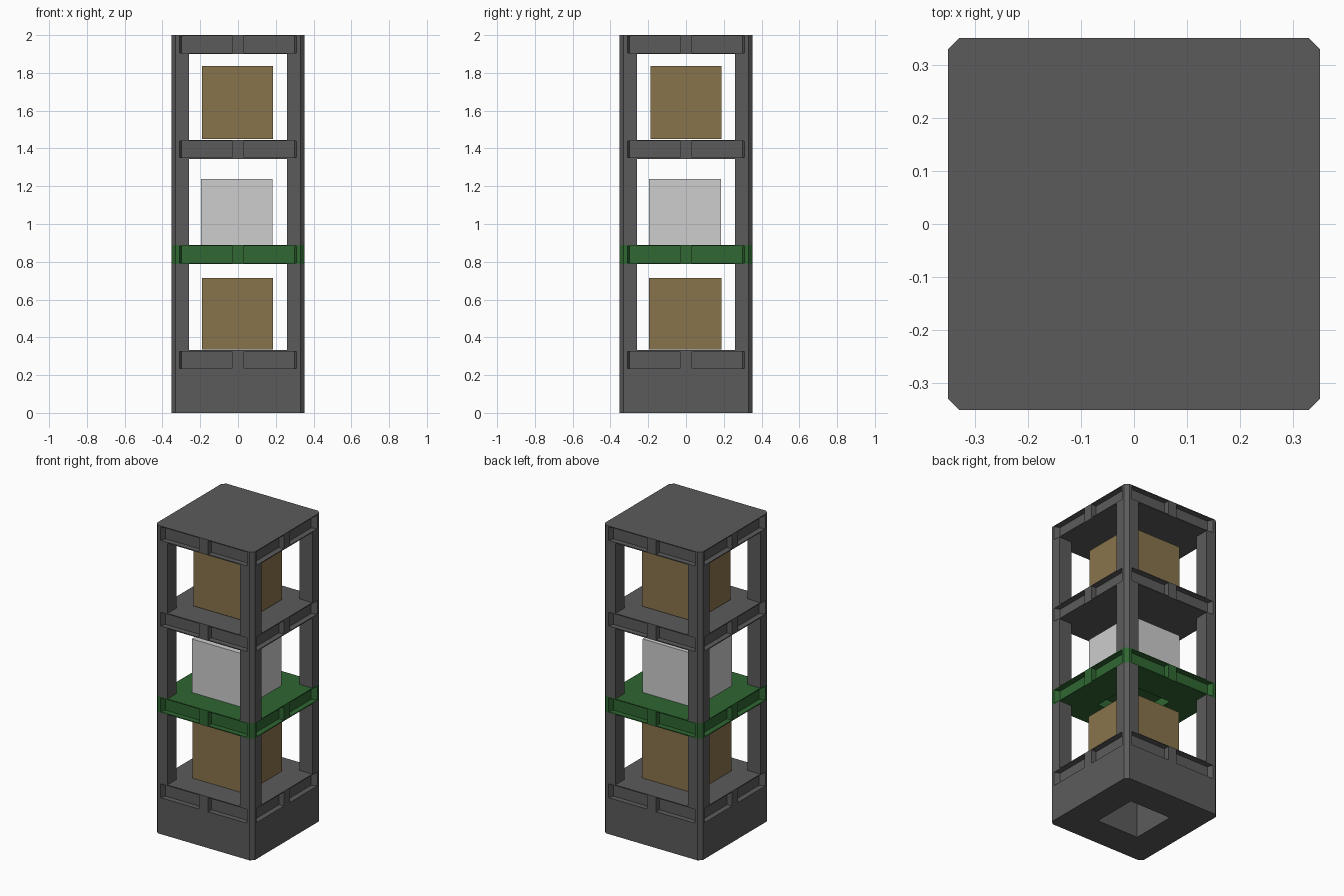
import bpy, bmesh
from math import pi
from mathutils import Matrix

if "Cube" in bpy.data.objects:
    bpy.data.objects.remove(bpy.data.objects["Cube"], do_unlink=True)

HALF, CHAMFER, POST_IN = 0.352, 0.022, 0.26
LIP, RECESS = 0.006, 0.035


def material(name, r, g, b):
    m = bpy.data.materials.new(name)
    m.use_nodes = True
    m.diffuse_color = (r, g, b, 1)
    bsdf = next(n for n in m.node_tree.nodes if n.type == 'BSDF_PRINCIPLED')
    bsdf.inputs["Base Color"].default_value = (r, g, b, 1)
    bsdf.inputs["Roughness"].default_value = 0.8
    return m


GREY = material("dark grey", 0.105, 0.105, 0.105)
GREEN = material("green", 0.029, 0.135, 0.032)
BROWN = material("cardboard brown", 0.25, 0.175, 0.073)
WHITE = material("light grey", 0.61, 0.61, 0.61)


def add_prism(bm, outline, z0, z1, matrix=Matrix()):
    """Extrude an outline in the ground plane between two heights."""
    face = bm.faces.new([bm.verts.new(matrix @ Matrix.Translation((x, y, z0)).translation)
                         for x, y in outline])
    top = bmesh.ops.extrude_face_region(bm, geom=[face])["geom"]
    verts = [v for v in top if isinstance(v, bmesh.types.BMVert)]
    bmesh.ops.translate(bm, verts=verts, vec=(0, 0, z1 - z0))


def finish(bm, name, mat):
    bmesh.ops.recalc_face_normals(bm, faces=bm.faces)
    mesh = bpy.data.meshes.new(name)
    bm.to_mesh(mesh)
    bm.free()
    mesh.materials.append(mat)
    ob = bpy.data.objects.new(name, mesh)
    bpy.context.collection.objects.link(ob)
    return ob


def rectangle(x0, x1, y0, y1):
    return [(x0, y0), (x1, y0), (x1, y1), (x0, y1)]


def turns():
    return [Matrix.Rotation(i * pi / 2, 4, 'Z') for i in range(4)]


def tray(name, mat, z0, z1, rim, hole_depth=0):
    """Chamfered slab with two pockets per side and an optional hole below."""
    c = HALF - CHAMFER
    bm = bmesh.new()
    add_prism(bm, [(-c, -HALF), (c, -HALF), (HALF, -c), (HALF, c),
                   (c, HALF), (-c, HALF), (-HALF, c), (-HALF, -c)], z0, z1)
    slab = finish(bm, name, mat)

    # pockets, mirrored on each side and turned around the slab
    cut = bmesh.new()
    front, back = -HALF - 0.01, -HALF + RECESS
    pocket = [(0.032, front), (0.314, front), (0.298, back), (0.032, back)]
    for turn in turns():
        for side in (-1, 1):
            add_prism(cut, [(side * x, y) for x, y in pocket],
                      rim + LIP, z1 - LIP, turn)
    if hole_depth:
        h = 0.15
        add_prism(cut, rectangle(-h, h, -h, h), z0 - 0.02, z0 + hole_depth)
    cutter = finish(cut, name + "_cutter", mat)
    cutter.hide_render = True

    mod = slab.modifiers.new("pockets", 'BOOLEAN')
    mod.operation, mod.solver, mod.object = 'DIFFERENCE', 'EXACT', cutter
    bpy.context.view_layer.objects.active = slab
    bpy.ops.object.modifier_apply(modifier=mod.name)
    bpy.data.objects.remove(cutter, do_unlink=True)


# base and shelves
tray("base", GREY, 0, 0.332, 0.23, 0.28)
tray("green_shelf", GREEN, 0.788, 0.89, 0.788, 0.06)
tray("upper_shelf", GREY, 1.345, 1.445, 1.345)
tray("roof", GREY, 1.9, 2.0, 1.9)

# corner posts between the levels
edge = HALF - CHAMFER
post = [(POST_IN, POST_IN), (HALF, POST_IN), (HALF, edge), (edge, HALF), (POST_IN, HALF)]
for level, (z0, z1) in {"lower": (0.332, 0.788), "middle": (0.89, 1.345),
                        "upper": (1.445, 1.9)}.items():
    bm = bmesh.new()
    for turn in turns():
        add_prism(bm, post, z0, z1, turn)
    finish(bm, level + "_posts", GREY)

# boxes standing on the levels
for name, mat, bounds, z0, z1 in (
        ("lower_box", BROWN, (-0.19, 0.185, -0.195, 0.187), 0.335, 0.714),
        ("middle_box", WHITE, (-0.195, 0.182, -0.195, 0.185), 0.885, 1.237),
        ("upper_box", BROWN, (-0.19, 0.186, -0.187, 0.188), 1.45, 1.836)):
    bm = bmesh.new()
    add_prism(bm, rectangle(*bounds), z0, z1)
    finish(bm, name, mat)
